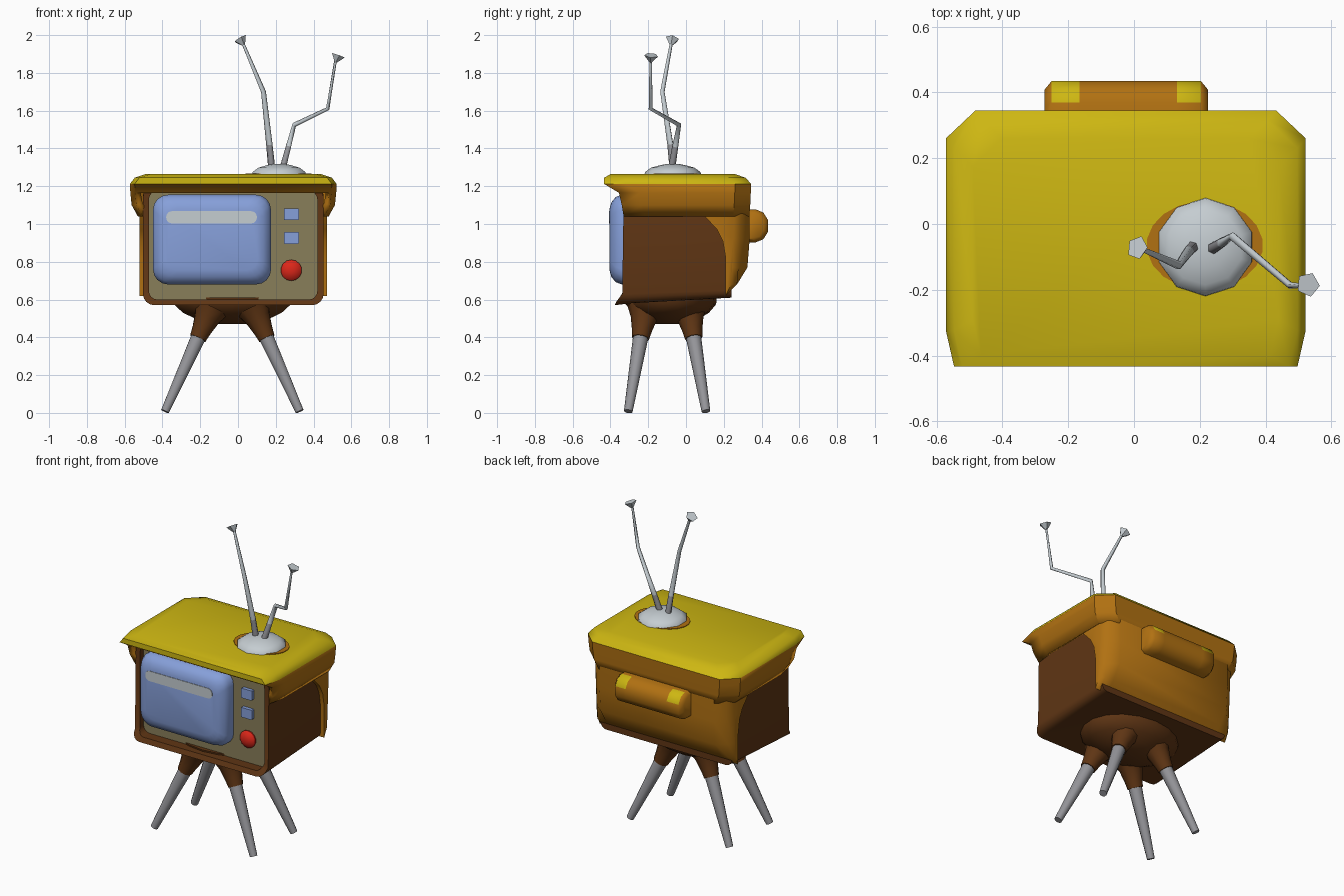
import bpy, bmesh, math
from mathutils import Vector

if "Cube" in bpy.data.objects:
    bpy.data.objects.remove(bpy.data.objects["Cube"])


def material(name, rgb):
    m = bpy.data.materials.new(name)
    m.diffuse_color = (*rgb, 1)
    m.use_nodes = True
    m.node_tree.nodes["Principled BSDF"].inputs["Base Color"].default_value = m.diffuse_color
    return m


YELLOW = material("yellow", (.61, .47, .006))
ORANGE = material("orange_brown", (.44, .165, .006))
BROWN = material("dark_brown", (.115, .036, .007))
PANEL = material("olive_beige", (.25, .21, .10))
BLUE = material("screen_blue", (.24, .35, .70))
RED = material("red", (.72, .02, .01))
GREY = material("mid_grey", (.30, .30, .32))
LIGHT = material("light_grey", (.56, .61, .64))
CX = -.025   # cabinet centre line


def loft(name, rings, mats, rule=None, skip=None, caps=(True, True), angle=40):
    """Join rings of points with quads; rule(i, j) picks the material slot, i = -1 / -2 for caps."""
    bm = bmesh.new()
    vr = [[bm.verts.new(p) for p in r] for r in rings]
    n = len(vr[0])
    pick = rule or (lambda i, j: 0)
    for i in range(len(vr) - 1):
        for j in range(n):
            if skip and skip(i, j):
                continue
            k = (j + 1) % n
            f = bm.faces.new((vr[i][j], vr[i][k], vr[i + 1][k], vr[i + 1][j]))
            f.material_index = pick(i, j)
    for use, ring, tag in ((caps[0], vr[0], -1), (caps[1], vr[-1], -2)):
        if use:
            bm.faces.new(ring).material_index = pick(tag, 0)
    bmesh.ops.recalc_face_normals(bm, faces=bm.faces[:])
    me = bpy.data.meshes.new(name)
    bm.to_mesh(me)
    bm.free()
    for m in mats:
        me.materials.append(m)
    ob = bpy.data.objects.new(name, me)
    bpy.context.collection.objects.link(ob)
    bpy.ops.object.select_all(action='DESELECT')
    ob.select_set(True)
    bpy.context.view_layer.objects.active = ob
    bpy.ops.object.shade_smooth_by_angle(angle=math.radians(angle))
    return ob


def tube(name, pts, radii, mats, sides=10, rule=None, stretch=1, angle=50):
    """Round section swept along points; stretch widens it in y."""
    pts = [Vector(p) for p in pts]
    rings = []
    for i, p in enumerate(pts):
        d = (pts[min(i + 1, len(pts) - 1)] - pts[max(i - 1, 0)]).normalized()
        q = d.to_track_quat('Z', 'Y')
        ring = []
        for k in range(sides):
            a = 2 * math.pi * (k + .5) / sides
            o = q @ Vector((math.cos(a), math.sin(a), 0)) * radii[i]
            ring.append(p + Vector((o.x, o.y * stretch, o.z)))
        rings.append(ring)
    return loft(name, rings, mats, rule, angle=angle)


def rrect(x0, x1, z0, z1, r, y, n=5):
    """Rounded rectangle facing the front."""
    pts = []
    for cx, cz, a0 in ((x1 - r, z1 - r, 0), (x0 + r, z1 - r, 90),
                       (x0 + r, z0 + r, 180), (x1 - r, z0 + r, 270)):
        for k in range(n):
            a = math.radians(a0 + 90 * k / (n - 1))
            pts.append((cx + r * math.cos(a), y, cz + r * math.sin(a)))
    return pts


# Cabinet: brown box with a raised rim, recessed panel and a lower front lip
def lip(ring):
    return [(x, y - .045 * max(0, min(1, (.64 - z) / .06)), z) for x, y, z in ring]


loft("cabinet", [
    rrect(-.495, .445, .61, 1.20, .04, .24),
    rrect(-.503, .453, .58, 1.20, .05, -.30),
    lip(rrect(-.503, .453, .57, 1.20, .06, -.33)),
    lip(rrect(-.472, .420, .60, 1.175, .045, -.33)),
    rrect(-.472, .420, .60, 1.175, .045, -.295)],
    [BROWN, PANEL], lambda i, j: 1 if i == -2 else 0)

# Bulging screen with a reflection plate
loft("screen", [
    rrect(-.45, .175, .68, 1.155, .08, -.28),
    rrect(-.45, .175, .68, 1.155, .08, -.34),
    rrect(-.438, .163, .692, 1.143, .08, -.372),
    rrect(-.41, .135, .72, 1.115, .075, -.395),
    rrect(-.38, .105, .755, 1.08, .06, -.405)], [BLUE])
loft("screen_reflection", [
    rrect(-.38, .10, 1.003, 1.068, .03, -.402),
    rrect(-.38, .10, 1.003, 1.068, .03, -.408)], [LIGHT])

# Buttons and knob
for i, z in enumerate((1.02, .895)):
    loft(f"button_{i + 1}", [rrect(.243, .322, z, z + .063, .004, y, 2)
                             for y in (-.285, -.318)], [BLUE])
tube("knob", [(.282, y, .755) for y in (-.285, -.305, -.32, -.328)],
     (.053, .056, .042, .015), [RED], 14)


# Roof: overhanging hood with a skirt that is open at the front
def plan(h, f, b, z):
    half = [(h - .025, f), (h, f + .11), (h, b - .085), (h - .09, b)]
    return [(CX + x, y, z) for x, y in half] + [(CX - x, y, z) for x, y in reversed(half)]


roof = loft("roof", [
    plan(.505, -.33, .335, 1.04),
    plan(.538, -.34, .34, 1.10),
    plan(.545, -.355, .343, 1.165),
    plan(.547, -.433, .345, 1.212),
    plan(.522, -.433, .315, 1.245),
    plan(.465, -.40, .26, 1.264)],
    [ORANGE, YELLOW], lambda i, j: 1 if i >= 3 or i == -2 else 0,
    skip=lambda i, j: i < 2 and j == 7, caps=(False, True))
solid = roof.modifiers.new("thickness", 'SOLIDIFY')
solid.thickness = .035
solid.offset = -1


# Rear shell: side profile lofted across x with rounded back corners
def side_profile(x, back):
    pts = [(.08, 1.10), (.10, 1.04), (.165, .97), (.195, .91), (.21, .82), (.21, .62),
           (.27, .68), (.325, .77), (.337, .92), (.337, 1.10)]
    return [(x, min(y, back + .05 * (z - .9)) if y > .22 else y, z) for y, z in pts]


loft("rear_shell", [side_profile(CX + s, b) for s, b in
                    ((-.497, .25), (-.47, .285), (-.41, .34), (.41, .34), (.47, .285), (.497, .25))],
     [ORANGE], angle=45)


# Rear bump with yellow worn corners
def bump_ring(x, s):
    prof = [(.30, .087), (.37, .087), (.41, .07), (.435, .03),
            (.435, -.03), (.41, -.07), (.37, -.087), (.30, -.087)]
    return [(x, .30 + (y - .30) * s, .99 + z * s) for y, z in prof]


loft("rear_bump", [bump_ring(x, s) for x, s in
                   ((-.272, .8), (-.25, 1), (-.165, 1), (.13, 1), (.203, 1), (.225, .8))],
     [ORANGE, YELLOW], lambda i, j: 1 if i in (1, 3) and j in (1, 2) else 0, angle=50)

# Underside dish
tube("underside_dish", [(-.03, -.08, z) for z in (.61, .575, .53, .49, .47)],
     (.32, .315, .265, .18, .11), [BROWN], 18, stretch=.76)

# Four splayed legs in brown sockets
for sx, nx in ((-1, "left"), (1, "right")):
    for sy, ny in ((-1, "front"), (1, "back")):
        def at(z):
            t = (.40 - z) / .40
            return (-.03 + sx * (.18 + .18 * t), -.1 + sy * (.14 + .067 * t), z)
        tube(f"{ny}_{nx}_leg", [at(.008), at(.43)], (.023, .042), [GREY], 10)
        tube(f"{ny}_{nx}_socket", [at(.395), at(.44), at(.50), at(.55)],
             (.046, .054, .07, .095), [BROWN], 10)

# Aerial base on the roof
tube("aerial_ring", [(.215, -.065, 1.255), (.215, -.065, 1.268)], (.177, .177), [ORANGE], 20, stretch=.76)
tube("aerial_base", [(.217, -.07, z) for z in (1.25, 1.275, 1.298, 1.312, 1.318)],
     (.152, .147, .115, .065, .03), [LIGHT], 10)


# Two bent aerials with small cone tips
def lower(i, j):
    return 0 if i in (0, -1) else 1


tube("left_aerial", [(.178, -.07, 1.30), (.166, -.083, 1.42), (.135, -.125, 1.70), (.025, -.077, 1.96)],
     (.019, .017, .013, .008), [GREY, LIGHT], 6, lower, angle=65)
tube("right_aerial", [(.238, -.075, 1.30), (.267, -.057, 1.41), (.298, -.037, 1.525),
                      (.475, -.187, 1.61), (.518, -.187, 1.875)],
     (.019, .016, .013, .011, .007), [GREY, LIGHT], 6, lower, angle=65)
tube("left_aerial_tip", [(.032, -.08, 1.945), (.010, -.072, 1.98)], (.006, .037), [LIGHT], 5, angle=30)
tube("right_aerial_tip", [(.516, -.187, 1.855), (.529, -.184, 1.893)], (.006, .038), [LIGHT], 5, angle=30)
